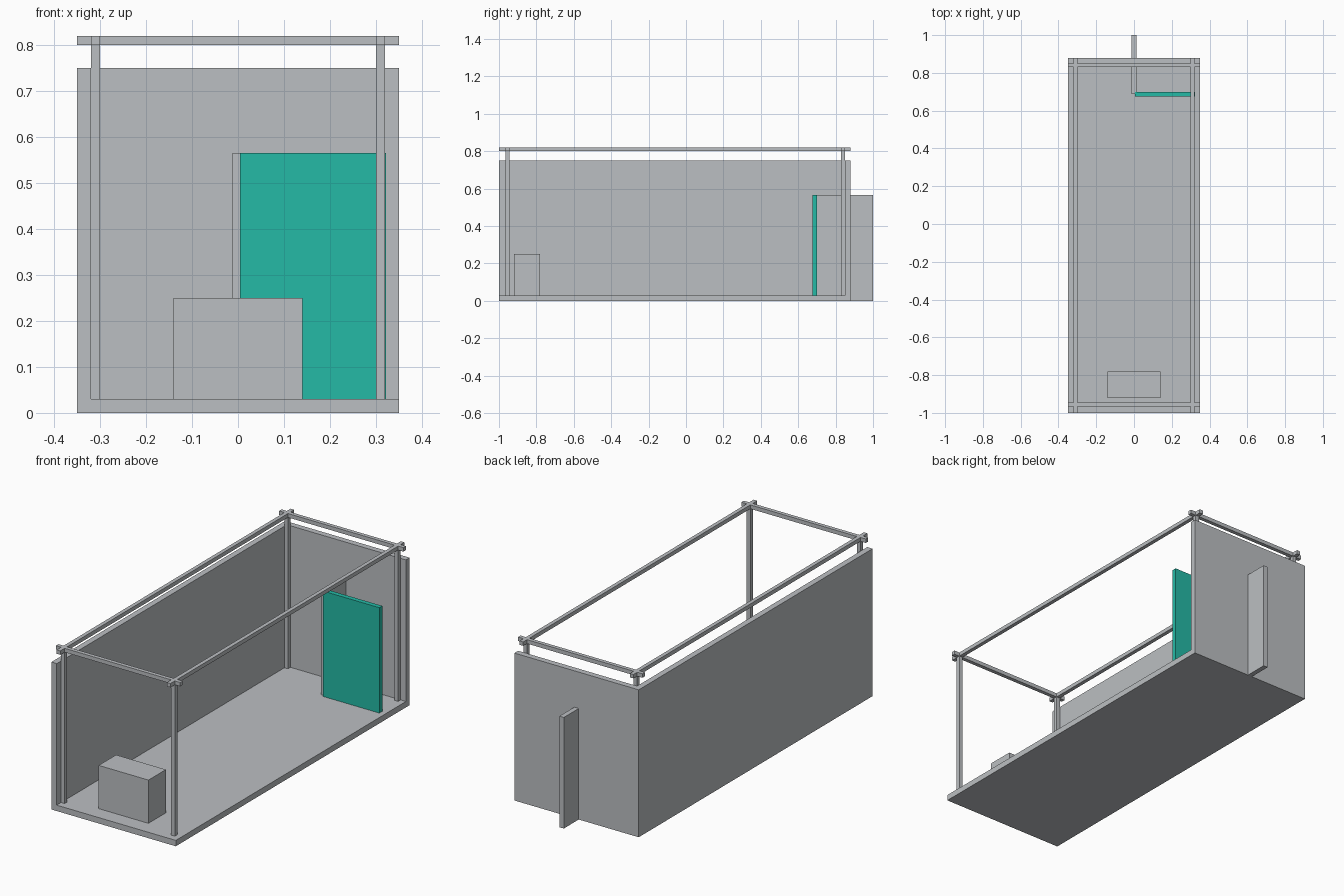
import bpy
import bmesh

cube = bpy.data.objects.get("Cube")
if cube:
    bpy.data.objects.remove(cube, do_unlink=True)


def make_material(name, rgb):
    mat = bpy.data.materials.new(name)
    mat.use_nodes = True
    color = (*rgb, 1.0)
    mat.diffuse_color = color
    mat.node_tree.nodes["Principled BSDF"].inputs["Base Color"].default_value = color
    return mat


grey = make_material("light grey", (0.50, 0.52, 0.54))
teal = make_material("teal", (0.018, 0.49, 0.38))


def box(name, x, y, z, mat=grey):
    """Box spanning the given (min, max) range on each axis."""
    mesh = bpy.data.meshes.new(name)
    bm = bmesh.new()
    bmesh.ops.create_cube(bm, size=1)
    for v in bm.verts:
        v.co = [(lo + hi) / 2 + c * (hi - lo) for c, (lo, hi) in zip(v.co, (x, y, z))]
    bm.to_mesh(mesh)
    bm.free()
    mesh.materials.append(mat)
    obj = bpy.data.objects.new(name, mesh)
    bpy.context.collection.objects.link(obj)
    return obj


# Overall extents
half_w, front, back = 0.35, -1.0, 0.88
floor_top, wall_top, rail_top = 0.03, 0.75, 0.82
wall, bar = 0.03, 0.02

# Floor and the two walls; the front and one long side stay open
box("floor", (-half_w, half_w), (front, back), (0, floor_top))
box("side_wall", (-half_w, -half_w + wall), (front, back), (0, wall_top))
box("back_wall", (-half_w + wall, half_w), (back - wall, back), (0, wall_top))

# Frame of posts and crossing top rails
bars_x = {"right": (-0.32, -0.32 + bar), "left": (0.30, 0.30 + bar)}
bars_y = {"front": (-0.965, -0.965 + bar), "back": (0.83, 0.83 + bar)}
rail_z = (rail_top - bar, rail_top)
for side, x in bars_x.items():
    box(f"{side}_long_rail", x, (front, back), rail_z)
    for end, y in bars_y.items():
        box(f"{end}_{side}_post", x, y, (floor_top, rail_z[0]))
for end, y in bars_y.items():
    box(f"{end}_cross_rail", (-half_w, half_w), y, rail_z)

# Counter block near the front
box("counter", (-0.14, 0.14), (-0.92, -0.78), (floor_top, 0.25))

# Partition running out through the back wall, and the door panel beside it
panel_top = 0.565
box("partition", (-0.0125, 0.0125), (0.687, 1.0), (0, panel_top))
box("door_panel", (0.004, 0.322), (0.676, 0.70), (0.001, panel_top + 0.001), teal)
